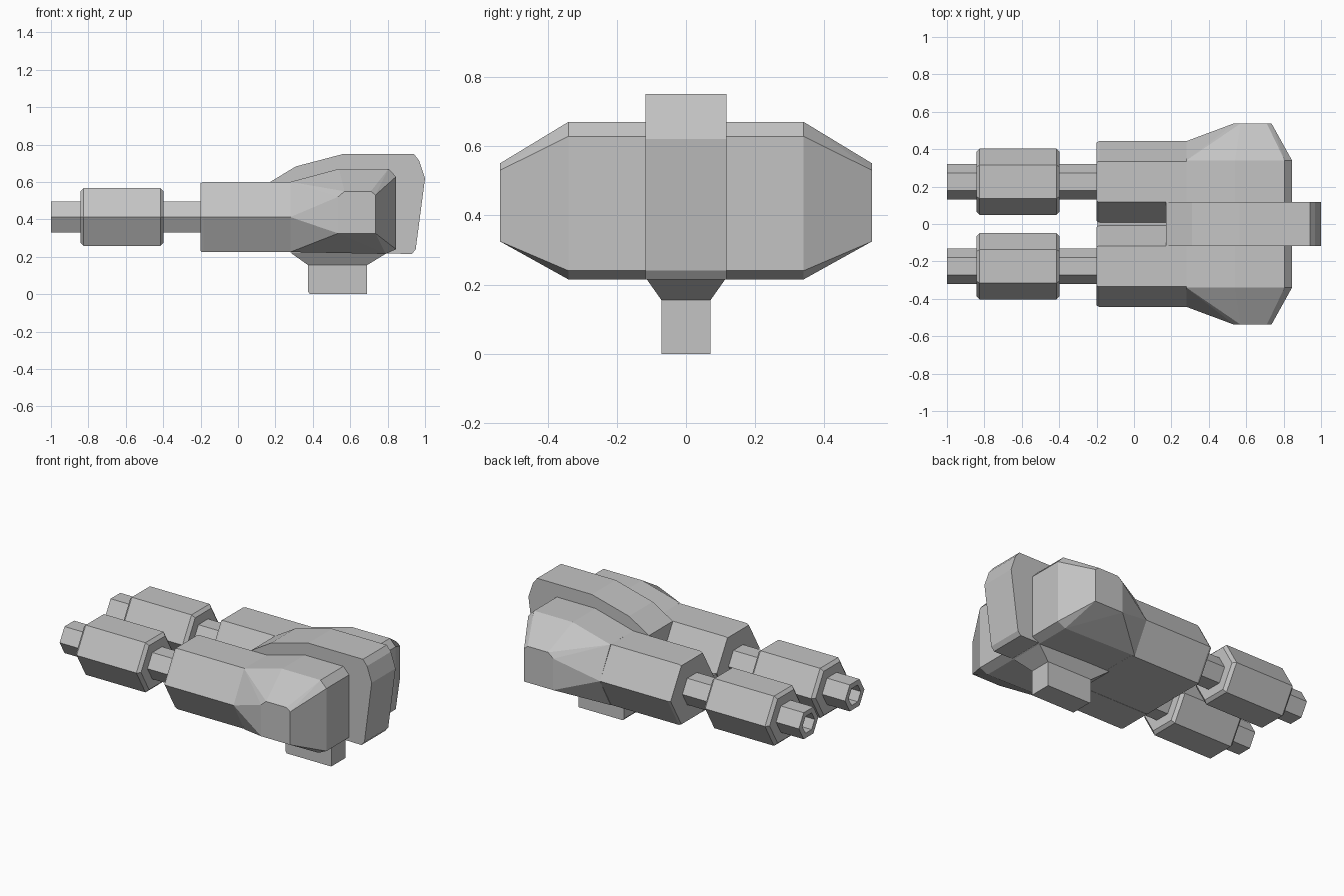
import bpy, bmesh, math

cube = bpy.data.objects.get("Cube")
if cube:
    bpy.data.objects.remove(cube, do_unlink=True)

GREY = (0.55, 0.55, 0.55, 1)
metal = bpy.data.materials.new("grey metal")
metal.use_nodes = True
metal.diffuse_color = GREY
metal.node_tree.nodes["Principled BSDF"].inputs["Base Color"].default_value = GREY


def finish(name, bm):
    bmesh.ops.recalc_face_normals(bm, faces=bm.faces[:])
    mesh = bpy.data.meshes.new(name)
    bm.to_mesh(mesh)
    bm.free()
    mesh.materials.append(metal)
    obj = bpy.data.objects.new(name, mesh)
    bpy.context.collection.objects.link(obj)
    return obj


def loft(name, rings):
    """Skin a list of equal-length point rings and cap both ends."""
    bm = bmesh.new()
    loops = [[bm.verts.new(p) for p in ring] for ring in rings]
    n = len(loops[0])
    for a, b in zip(loops, loops[1:]):
        for i in range(n):
            j = (i + 1) % n
            bm.faces.new((a[i], a[j], b[j], b[i]))
    bm.faces.new(loops[0])
    bm.faces.new(loops[-1])
    return finish(name, bm)


def hex_lathe(name, y, profile, z=0.412):
    """Six-sided turning along x from (x, radius) pairs."""
    angles = [i * math.pi / 3 for i in range(6)]
    loft(name, [[(x, y + r * math.cos(a), z + r * math.sin(a)) for a in angles]
                for x, r in profile])


def hull(name, points):
    bm = bmesh.new()
    for p in points:
        bm.verts.new(p)
    bmesh.ops.convex_hull(bm, input=bm.verts[:])
    bmesh.ops.dissolve_limit(bm, angle_limit=0.01, verts=bm.verts[:], edges=bm.edges[:])
    return finish(name, bm)


def rect(x0, x1, half_y, z):
    return [(x0, -half_y, z), (x1, -half_y, z), (x1, half_y, z), (x0, half_y, z)]


# Twin guns: hollow barrel, thick sleeve and receiver on each side
for side, s in (("left", 1), ("right", -1)):
    y = s * 0.226
    hex_lathe("barrel_" + side, y, [(-0.15, 0.095), (-1, 0.095), (-1, 0.06),
                                    (-0.85, 0.06)])
    hex_lathe("sleeve_" + side, y, [(-0.843, 0.158), (-0.825, 0.178),
                                    (-0.415, 0.178), (-0.397, 0.158)])
    hex_lathe("receiver_" + side, y, [(-0.2, 0.21), (-0.185, 0.217), (0.3, 0.217)])

# Web that joins the receivers along the underside
loft("receiver_web", [rect(-0.195, 0.3, 0.118, z) for z in (0.225, 0.41)])

# Faceted rear housing, wide in the middle and narrowed to both cheeks
inner = [(0.28, 0.6), (0.54, 0.67), (0.805, 0.67), (0.845, 0.628),
         (0.845, 0.24), (0.79, 0.215), (0.28, 0.225)]
cheek = [(0.535, 0.52), (0.57, 0.55), (0.71, 0.55), (0.735, 0.53),
         (0.735, 0.325), (0.535, 0.325)]
points = []
for s in (-1, 1):
    points += [(x, s * 0.34, z) for x, z in inner]
    points += [(x, s * 0.538, z) for x, z in cheek]
    points.append((0.28, s * 0.443, 0.412))
hull("rear_housing", points)

# Raised central spine
spine = [(0.172, 0.6), (0.31, 0.683), (0.565, 0.75), (0.94, 0.75), (0.968, 0.715),
         (1, 0.62), (0.95, 0.24), (0.93, 0.215), (0.8, 0.217), (0.6, 0.3), (0.172, 0.3)]
loft("central_spine", [[(x, y, z) for x, z in spine] for y in (-0.117, 0.117)])

# Mounting post with flared top
loft("mounting_post", [rect(0.385, 0.69, 0.071, 0), rect(0.375, 0.69, 0.071, 0.012),
                       rect(0.375, 0.69, 0.071, 0.155), rect(0.28, 0.8, 0.118, 0.222)])
